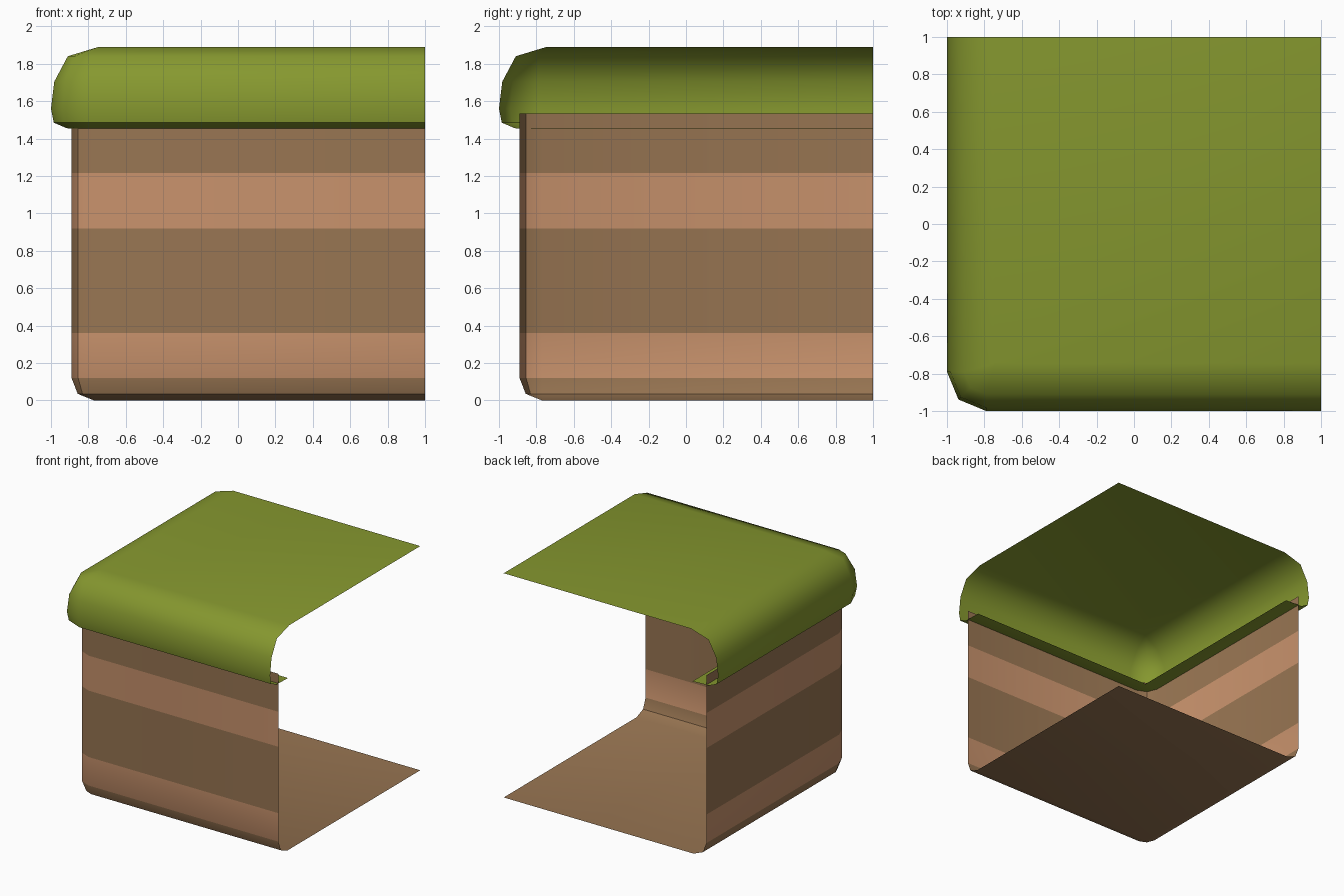
import bpy
import bmesh
import math

if "Cube" in bpy.data.objects:
    bpy.data.objects.remove(bpy.data.objects["Cube"], do_unlink=True)


def srgb(*rgb):
    return tuple(((c / 255 + 0.055) / 1.055) ** 2.4 for c in rgb) + (1.0,)


def material(name, color):
    m = bpy.data.materials.new(name)
    m.use_nodes = True
    m.diffuse_color = color
    m.node_tree.nodes["Principled BSDF"].inputs["Base Color"].default_value = color
    return m


grass = material("grass green", srgb(134, 152, 47))
dark_soil = material("dark soil", srgb(152, 117, 82))
light_soil = material("light soil", srgb(200, 146, 108))


def ring(bm, d, z, core):
    """L-shaped row of points at distance d, rounded around the core corner."""
    r = max(0, d - core)
    k = r * (1 - math.sqrt(0.5))
    path = [(1, -d), (r - d, -d), (k - d, k - d), (-d, r - d), (-d, 1)]
    return [bm.verts.new((x, y, z)) for x, y in path]


def corner_shell(name, profile, core, mats, angle, cap_top=False, cap_bottom=False, bands=()):
    """Sweep a profile of (distance, height), low to high, round the corner."""
    bm = bmesh.new()
    rings = [ring(bm, d, z, core) for d, z in profile]
    for lo, hi in zip(rings, rings[1:]):
        for i in range(len(lo) - 1):
            bm.faces.new((lo[i], hi[i], hi[i + 1], lo[i + 1]))
    if cap_top:
        far = bm.verts.new((1, 1, profile[-1][1]))
        bm.faces.new([far] + rings[-1][::-1])
    if cap_bottom:
        far = bm.verts.new((1, 1, profile[0][1]))
        bm.faces.new(rings[0] + [far])
    bmesh.ops.remove_doubles(bm, verts=bm.verts, dist=0.0005)

    # Horizontal bands take the second material
    for f in bm.faces:
        z = f.calc_center_median().z
        f.material_index = int(any(a < z < b for a, b in bands))

    mesh = bpy.data.meshes.new(name)
    bm.to_mesh(mesh)
    bm.free()
    for m in mats:
        mesh.materials.append(m)
    ob = bpy.data.objects.new(name, mesh)
    bpy.context.collection.objects.link(ob)
    bpy.ops.object.select_all(action="DESELECT")
    ob.select_set(True)
    bpy.context.view_layer.objects.active = ob
    bpy.ops.object.shade_smooth_by_angle(angle=math.radians(angle))
    return ob


# Striped earth walls with a rounded foot and a floor
corner_shell(
    "soil_block",
    [(0.77, 0), (0.857, 0.035), (0.89, 0.12), (0.89, 0.36),
     (0.89, 0.92), (0.89, 1.215), (0.89, 1.535)],
    0.77, [dark_soil, light_soil], 40, cap_bottom=True,
    bands=[(0.12, 0.36), (0.92, 1.215)])

# Overhanging turf with a tucked-under lip
corner_shell(
    "grass_cap",
    [(0.76, 1.45), (0.915, 1.455), (0.985, 1.485), (1.0, 1.56),
     (0.982, 1.705), (0.91, 1.84), (0.745, 1.89)],
    0.79, [grass], 50, cap_top=True)
